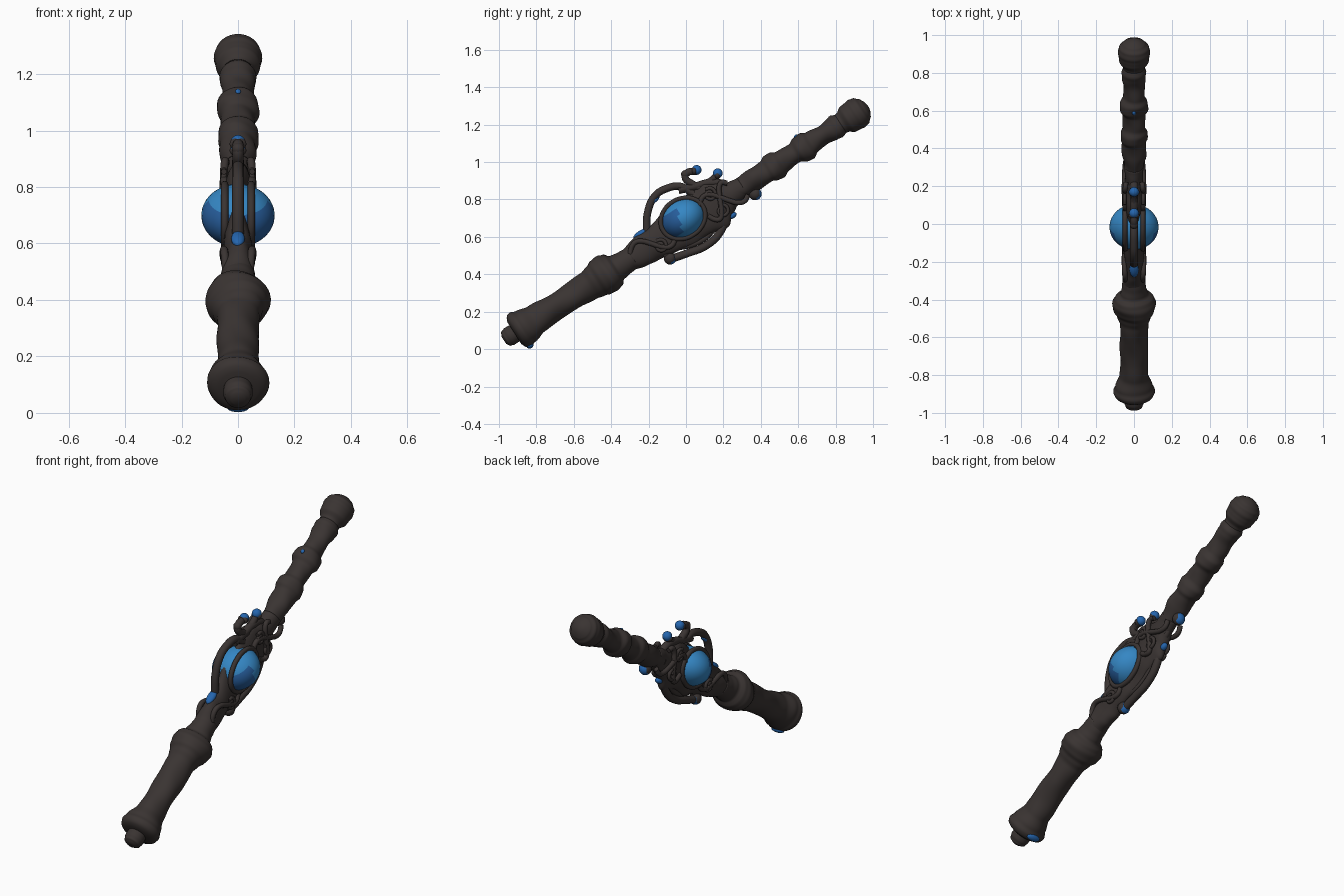
import bpy, bmesh, math
from mathutils import Vector, Matrix

if "Cube" in bpy.data.objects:
    bpy.data.objects.remove(bpy.data.objects["Cube"], do_unlink=True)

# Staff frame: local x is sideways, local y runs along the shaft, local z is across it
TILT = math.radians(32.7)
FRAME = Matrix.Translation((0, 0, 0.674)) @ Matrix.Rotation(TILT, 4, 'X')
INVERSE = FRAME.inverted()


def material(name, color, rough=0.6):
    m = bpy.data.materials.new(name)
    m.use_nodes = True
    m.diffuse_color = (*color, 1)
    node = m.node_tree.nodes["Principled BSDF"]
    node.inputs["Base Color"].default_value = (*color, 1)
    node.inputs["Roughness"].default_value = rough
    return m


WOOD = material("dark wood", (0.042, 0.034, 0.032))
BRIGHT = material("bright blue", (0.035, 0.24, 0.55), 0.3)
DEEP = material("deep blue", (0.02, 0.11, 0.33), 0.3)
GEM = material("gem blue", (0.018, 0.13, 0.42), 0.3)


def finish(bm, name, mats, rule=None, world=FRAME):
    bmesh.ops.recalc_face_normals(bm, faces=bm.faces)
    for f in bm.faces:
        f.smooth = True
        if rule:
            f.material_index = rule(f)
    me = bpy.data.meshes.new(name)
    bm.to_mesh(me)
    bm.free()
    for m in mats:
        me.materials.append(m)
    ob = bpy.data.objects.new(name, me)
    bpy.context.collection.objects.link(ob)
    ob.matrix_world = world
    return ob


def ball(name, center, size, mats, rule=None, world=FRAME, segs=24):
    bm = bmesh.new()
    bmesh.ops.create_uvsphere(bm, u_segments=segs, v_segments=segs * 2 // 3, radius=1)
    bmesh.ops.scale(bm, vec=size, verts=bm.verts)
    bmesh.ops.translate(bm, vec=center, verts=bm.verts)
    return finish(bm, name, mats, rule, world)


def loft(name, profile, twist, depth, segs=40, step=0.009):
    """Shaft section from (along, half width, half height) rows with winding ridges."""
    bm = bmesh.new()
    rings = []
    start, end = profile[0][0], profile[-1][0]
    count = int((end - start) / step)
    for i in range(count + 1):
        s = start + (end - start) * i / count
        k = max(j for j in range(len(profile) - 1) if profile[j][0] <= s + 1e-9)
        a, b = profile[k], profile[k + 1]
        f = (s - a[0]) / (b[0] - a[0])
        f = f * f * (3 - 2 * f)
        rx, rz = (a[n] + (b[n] - a[n]) * f for n in (1, 2))
        fade = min(1, (s - start) / 0.08, (end - s) / 0.08)
        ring = []
        for j in range(segs):
            ang = math.tau * j / segs
            ridge = math.sin(2 * ang + twist * s) + 0.6 * math.sin(3 * ang - 1.4 * twist * s)
            g = 1 + depth * fade * ridge
            ring.append(bm.verts.new((rx * g * math.cos(ang), s, rz * g * math.sin(ang))))
        rings.append(ring)
    for a, b in zip(rings, rings[1:]):
        for j in range(segs):
            bm.faces.new((a[j], a[j - 1], b[j - 1], b[j]))
    bm.faces.new(rings[0])
    bm.faces.new(rings[-1])
    return finish(bm, name, [WOOD])


def tube(name, points, radius, cyclic=False, world=Matrix()):
    cu = bpy.data.curves.new(name, 'CURVE')
    cu.dimensions = '3D'
    cu.bevel_depth = radius
    cu.bevel_resolution = 3
    cu.resolution_u = 6
    cu.use_fill_caps = True
    sp = cu.splines.new('BEZIER')
    sp.bezier_points.add(len(points) - 1)
    for p, co in zip(sp.bezier_points, points):
        p.co = co
        p.handle_left_type = p.handle_right_type = 'AUTO'
    sp.use_cyclic_u = cyclic
    cu.materials.append(WOOD)
    ob = bpy.data.objects.new(name, cu)
    bpy.context.collection.objects.link(ob)
    ob.matrix_world = world
    return ob


def round_rows(rows):
    return [(s, r, r) for s, r in rows]


# Pommel knob, flared foot, lower grip and swelling
loft("pommel_knob", round_rows([(-1.158, .025), (-1.145, .045), (-1.12, .052), (-1.07, .05)]), 0, 0, 32, .004)
loft("lower_grip", round_rows([
    (-1.09, .07), (-1.075, .102), (-1.05, .109), (-1.02, .098), (-.95, .078), (-.85, .072),
    (-.72, .073), (-.62, .078), (-.575, .09), (-.54, .106), (-.5, .112), (-.465, .1),
    (-.44, .072), (-.39, .064), (-.34, .06)]), 22, .035)

# Flattened heart section around the orb
loft("heart_frame", [
    (-.37, .06, .062), (-.3, .056, .075), (-.24, .05, .088), (-.14, .047, .1), (0, .046, .122),
    (.1, .046, .128), (.18, .048, .13), (.24, .046, .095), (.3, .045, .065), (.36, .05, .055)],
    26, .05)

# Upper shaft with rings and head knob
loft("upper_shaft", round_rows([
    (.3, .047), (.36, .052), (.44, .063), (.51, .062), (.54, .073), (.575, .074), (.61, .06),
    (.69, .058), (.725, .074), (.765, .075), (.8, .058), (.87, .054), (.93, .062),
    (.955, .066), (.985, .056)]), 30, .045)
loft("head_knob", round_rows([
    (.965, .052), (.99, .058), (1.03, .079), (1.06, .082), (1.08, .086), (1.11, .08),
    (1.135, .06), (1.15, .035), (1.157, .01)]), 0, 0, 40, .006)

# Orb with a deep patch towards the lower end
ORB = Vector((0, 0, .03))


def orb_rule(f):
    c = f.calc_center_median() - ORB
    along, across = c.y / .125, c.z / .1
    return 1 if along < -.15 + .3 * across and -.65 < across < .6 else 0


ball("orb", ORB, (.13, .125, .105), [BRIGHT, DEEP], orb_rule, segs=36)

# Collar, leaf curls and winding vines on each side of the heart
for side, label in ((1, "left"), (-1, "right")):
    oval = [(side * .047, .124 * math.cos(a), .03 + .103 * math.sin(a))
            for a in (math.tau * i / 12 for i in range(12))]
    tube(label + "_orb_collar", oval, .013, True, FRAME)
    for n, (start, end, reach) in enumerate(((-.34, -.1, .06), (.1, .36, .07), (.12, .3, -.08))):
        vine = []
        for i in range(9):
            u = i / 8
            vine.append((side * (.043 + .008 * math.sin(u * math.pi)),
                         start + (end - start) * u,
                         reach * math.sin(u * math.tau * .8 + .4)))
        tube(f"{label}_vine_{n}", vine, .014, False, FRAME)
    for n, (s, t) in enumerate(((.19, .06), (-.18, -.03), (.2, -.05))):
        curl = [(side * .05, s + (.012 + .003 * i) * math.cos(i), t + (.012 + .003 * i) * math.sin(i))
                for i in range(9)]
        tube(f"{label}_curl_{n}", curl, .01, False, FRAME)

# Open hoops and stalks in the middle plane, as (y, z) paths
paths = {
    "upper_hoop": (.021, [(-.21, .62), (-.205, .73), (-.165, .82), (-.1, .86), (-.03, .87), (.04, .83)]),
    "lower_hoop": (.022, [(.19, .83), (.21, .72), (.185, .63), (.11, .555), (.0, .51), (-.08, .482)]),
    "inner_hoop": (.016, [(.16, .8), (.175, .7), (.13, .62), (.05, .565), (-.06, .54)]),
    "crest_stalk": (.02, [(.1, .85), (.04, .88), (-.005, .92), (.01, .945), (.05, .95)]),
    "rear_crest_stalk": (.018, [(.08, .88), (.13, .9), (.17, .935)]),
    "crest_ridge": (.022, [(-.04, .85), (.05, .87), (.13, .89), (.2, .88), (.24, .84)]),
    "back_stalk": (.018, [(.2, .74), (.26, .775), (.32, .84), (.365, .83)]),
    "belly_stalk": (.022, [(-.18, .53), (-.13, .52), (-.08, .49)]),
}
for name, (radius, path) in paths.items():
    tube(name, [(0, y, z) for y, z in path], radius)


# Berries on the stalks: some blue all over, some blue only on their outer face
def outer_face(f):
    n = INVERSE.to_3x3() @ f.normal
    return 1 if n.y * .6 - n.z * .8 > .45 and abs(n.x) < .75 else 0


for name, y, z, r, mats, rule in (
        ("crest_berry", .057, .958, .026, [GEM], None),
        ("rear_crest_berry", .17, .94, .026, [GEM], None),
        ("back_berry", .37, .83, .034, [WOOD, GEM], outer_face),
        ("belly_berry", -.085, .485, .033, [WOOD, GEM], outer_face)):
    ball(name, (0, y, z), (r, r, r), mats, rule, Matrix())
for name, y, z in (("crest_cup", .045, .953), ("rear_crest_cup", .168, .93)):
    ball(name, (0, y, z), (.03, .018, .022), [WOOD], None, Matrix(), 16)
ball("crest_bud", (0, -.005, .935), (.022, .022, .022), [WOOD], None, Matrix(), 16)

# Inlaid gems along the shaft
for name, s, t, size in (
        ("front_gem", -.235, .083, (.024, .045, .017)),
        ("hoop_gem", -.085, .195, (.017, .04, .014)),
        ("under_gem", .23, -.1, (.018, .025, .016)),
        ("ring_gem", .745, .073, (.01, .012, .008)),
        ("foot_gem", -1.055, -.1, (.04, .02, .016))):
    ball(name, (0, s, t), size, [GEM], None, FRAME, 16)
